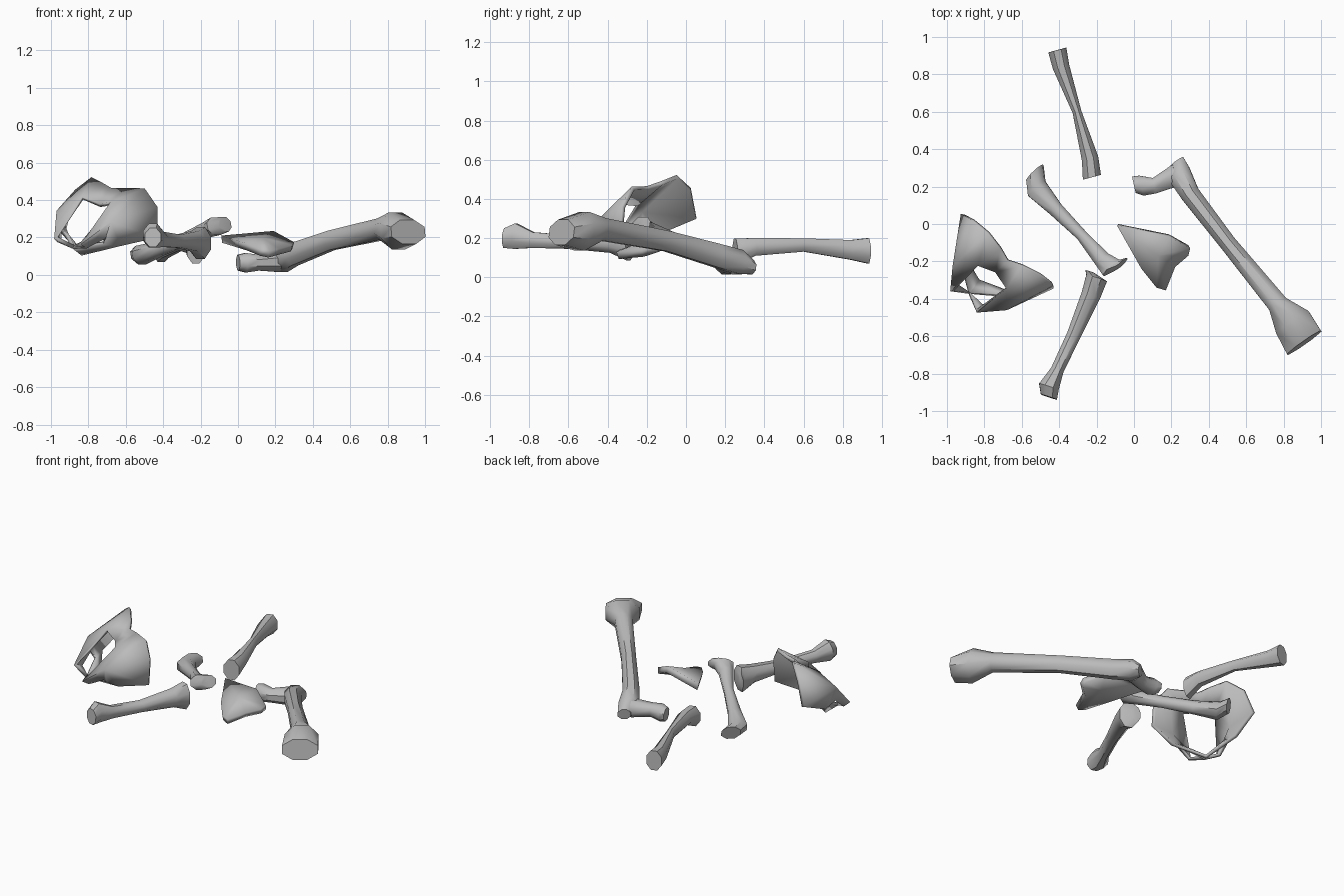
import bpy, bmesh, math
from mathutils import Vector

cube = bpy.data.objects.get("Cube")
if cube:
    bpy.data.objects.remove(cube, do_unlink=True)

# One bone colour
bone_grey = bpy.data.materials.new("bone_grey")
bone_grey.use_nodes = True
colour = (0.5, 0.5, 0.5, 1)
bone_grey.diffuse_color = colour
bone_grey.node_tree.nodes["Principled BSDF"].inputs["Base Color"].default_value = colour


def finish(bm, name, angle, thickness=0, offset=0):
    bmesh.ops.recalc_face_normals(bm, faces=bm.faces)
    mesh = bpy.data.meshes.new(name)
    bm.to_mesh(mesh)
    bm.free()
    mesh.materials.append(bone_grey)
    obj = bpy.data.objects.new(name, mesh)
    bpy.context.collection.objects.link(obj)
    if thickness:
        mod = obj.modifiers.new("thickness", "SOLIDIFY")
        mod.thickness = thickness
        mod.offset = offset
    bpy.ops.object.select_all(action="DESELECT")
    obj.select_set(True)
    bpy.context.view_layer.objects.active = obj
    bpy.ops.object.shade_smooth_by_angle(angle=math.radians(angle))
    return obj


def loft(bm, sections, sides=8):
    """Skin rings given as x, y, z, half width, half height along the bone."""
    axis = (Vector(sections[-1][:3]) - Vector(sections[0][:3])).normalized()
    side = axis.cross(Vector((0, 0, 1))).normalized()
    up = side.cross(axis)
    rings = []
    for x, y, z, w, h in sections:
        ring = []
        for i in range(sides):
            a = math.tau * (i + 0.5) / sides
            grow = 1 / math.cos(math.pi / sides)
            p = Vector((x, y, z)) + grow * (side * w * math.cos(a) + up * h * math.sin(a))
            ring.append(bm.verts.new(p))
        rings.append(ring)
    for r, s in zip(rings, rings[1:]):
        for i in range(sides):
            j = (i + 1) % sides
            bm.faces.new((r[i], r[j], s[j], s[i]))
    bm.faces.new(rings[0])
    bm.faces.new(rings[-1])


def long_bone(name, *parts):
    bm = bmesh.new()
    for sections in parts:
        loft(bm, sections)
    return finish(bm, name, 45)


# Thigh bone: shaft with knee end, plus neck and head
long_bone("thigh_bone", [
    (.91, -.635, .23, .11, .065), (.85, -.53, .235, .105, .1),
    (.77, -.43, .245, .055, .058), (.5, -.1, .185, .045, .052),
    (.3, .16, .11, .052, .06), (.24, .27, .078, .065, .062),
    (.23, .335, .05, .04, .035),
], [
    (.22, .26, .07, .06, .055), (.11, .205, .065, .042, .042),
    (.04, .205, .065, .055, .052), (.0, .21, .065, .045, .042),
])

# Three smaller limb bones
long_bone("rear_limb_bone", [
    (-.41, .93, .135, .05, .065), (-.39, .84, .14, .045, .05),
    (-.305, .6, .165, .024, .034), (-.235, .35, .155, .045, .045),
    (-.225, .25, .13, .05, .068),
])
long_bone("middle_limb_bone", [
    (-.53, .275, .105, .06, .045), (-.52, .19, .105, .06, .052),
    (-.42, .08, .14, .04, .04), (-.28, -.06, .19, .03, .035),
    (-.17, -.19, .24, .045, .04), (-.12, -.235, .26, .06, .048),
    (-.07, -.215, .27, .045, .04),
])
long_bone("front_limb_bone", [
    (-.455, -.925, .2, .045, .05), (-.455, -.87, .21, .055, .065),
    (-.41, -.78, .19, .035, .04), (-.32, -.59, .18, .038, .035),
    (-.23, -.38, .18, .052, .055), (-.2, -.29, .17, .058, .085),
    (-.235, -.255, .17, .025, .05),
])

# Shoulder blade: a raised fan with thickness
bm = bmesh.new()
rim = [bm.verts.new(p) for p in (
    (-.09, -.01, .21), (.19, -.07, .235), (.3, -.13, .175), (.29, -.17, .16),
    (.22, -.23, .14), (.17, -.355, .13), (.12, -.34, .14), (.04, -.24, .17))]
hub = bm.verts.new((.13, -.17, .2))
for a, b in zip(rim, rim[1:] + rim[:1]):
    bm.faces.new((a, b, hub))
finish(bm, "shoulder_blade", 45, .04, -1)

# Pelvis: one side, reflected across its own tilted middle plane
middle = Vector((-.67, -.135, .25))
normal = Vector((.77, -.62, -.16)).normalized()
points = {
    "sacrum_top": (-.67, -.2, .455), "sacrum_low": (-.73, -.26, .37),
    "crest_back": (-.6, -.22, .455), "crest_top": (-.5, -.27, .455),
    "crest_side": (-.435, -.32, .36), "crest_front": (-.435, -.335, .2),
    "socket_low": (-.63, -.38, .16), "socket": (-.68, -.45, .28),
    "notch": (-.68, -.34, .38), "seat": (-.84, -.465, .17),
    "ramus": (-.72, -.38, .17), "joint_top": (-.88, -.37, .15),
    "joint_low": (-.82, -.31, .11), "hole_seat": (-.81, -.435, .15),
    "hole_socket": (-.71, -.425, .2),
}
on_plane = ("sacrum_top", "sacrum_low", "joint_top", "joint_low")
panels = (
    "sacrum_low sacrum_top crest_back notch", "notch crest_back crest_top socket",
    "crest_top crest_side socket", "crest_side crest_front socket",
    "crest_front socket_low socket", "notch socket seat",
    "socket hole_socket hole_seat seat", "socket socket_low ramus hole_socket",
    "ramus socket_low joint_low joint_top", "seat hole_seat joint_top",
)
bm = bmesh.new()
for flip in (0, 2):
    verts = {}
    for key, co in points.items():
        p = Vector(co)
        away = normal.dot(p - middle)
        verts[key] = bm.verts.new(p - normal * away * (1 if key in on_plane else flip))
    for panel in panels:
        bm.faces.new([verts[key] for key in panel.split()])
bmesh.ops.remove_doubles(bm, verts=bm.verts, dist=.002)
finish(bm, "pelvis", 40, .022)
